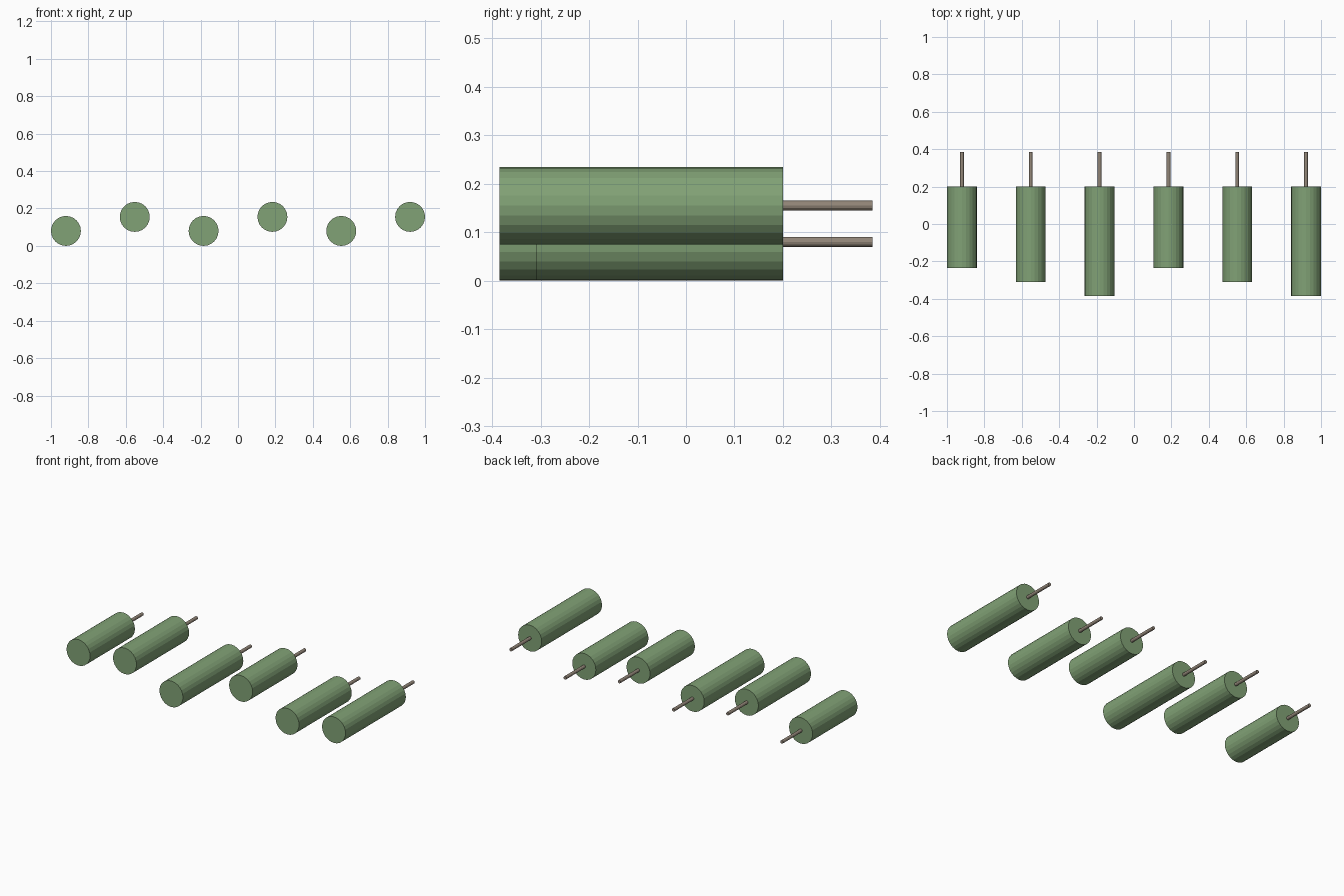
import bpy
import math

cube = bpy.data.objects.get("Cube")
if cube:
    bpy.data.objects.remove(cube, do_unlink=True)


def make_material(name, rgb):
    mat = bpy.data.materials.new(name)
    mat.use_nodes = True
    mat.diffuse_color = (*rgb, 1)
    mat.node_tree.nodes["Principled BSDF"].inputs["Base Color"].default_value = (*rgb, 1)
    return mat


green = make_material("sage green", (0.22, 0.36, 0.18))
metal = make_material("warm grey", (0.29, 0.24, 0.19))


def rod(name, x, z, radius, y_front, y_back, sides, mat):
    """Flat-faced cylinder lying along y."""
    bpy.ops.mesh.primitive_cylinder_add(
        vertices=sides, radius=radius, depth=y_back - y_front,
        location=(x, (y_front + y_back) / 2, z), rotation=(math.pi / 2, 0, 0))
    obj = bpy.context.object
    obj.name = name
    obj.data.materials.append(mat)


# Row of six pegs: heights alternate, lengths cycle through three sizes
BODY_BACK, PIN_BACK = 0.2, 0.385
FRONTS = (-0.235, -0.31, -0.385)
for i in range(6):
    x = (i - 2.5) * 0.368
    z = 0.08 + 0.075 * (i % 2)
    rod(f"peg_body_{i + 1}", x, z, 0.08, FRONTS[i % 3], BODY_BACK, 24, green)
    rod(f"peg_pin_{i + 1}", x, z, 0.01, BODY_BACK - 0.01, PIN_BACK, 12, metal)
